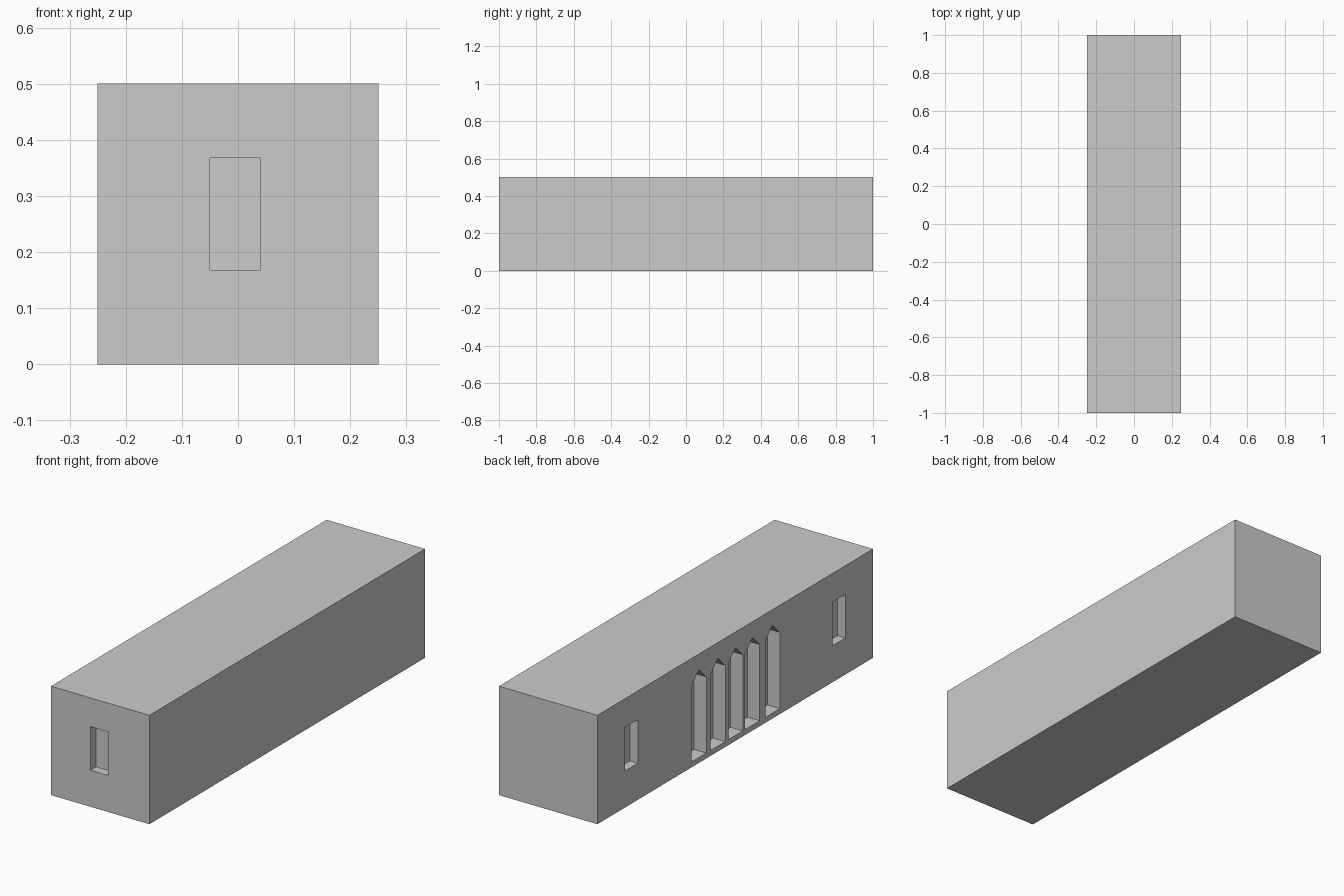
import bpy, bmesh
from mathutils import Vector

if "Cube" in bpy.data.objects:
    bpy.data.objects.remove(bpy.data.objects["Cube"])


def prism(name, outline, sweep):
    """Sweep a flat outline along a vector into a closed solid."""
    bm = bmesh.new()
    face = bm.faces.new([bm.verts.new(p) for p in outline])
    ext = bmesh.ops.extrude_face_region(bm, geom=[face])
    moved = [v for v in ext["geom"] if isinstance(v, bmesh.types.BMVert)]
    bmesh.ops.translate(bm, verts=moved, vec=Vector(sweep))
    bmesh.ops.recalc_face_normals(bm, faces=bm.faces)
    mesh = bpy.data.meshes.new(name)
    bm.to_mesh(mesh)
    bm.free()
    obj = bpy.data.objects.new(name, mesh)
    bpy.context.collection.objects.link(obj)
    return obj


def carve(target, cutter):
    """Cut a recess and discard the cutter."""
    cutter.hide_render = True
    mod = target.modifiers.new("recess", "BOOLEAN")
    mod.operation = "DIFFERENCE"
    mod.solver = "EXACT"
    mod.object = cutter
    bpy.context.view_layer.objects.active = target
    bpy.ops.object.modifier_apply(modifier=mod.name)
    bpy.data.objects.remove(cutter)


# Long building block
W, L, H = 0.25, 1.0, 0.5
hall = prism("hall", [(-W, -L, 0), (W, -L, 0), (W, L, 0), (-W, L, 0)], (0, 0, H))

OUT = 0.05                    # how far cutters stick out of the wall
SILL, HEAD = 0.168, 0.368     # small window heights

# Small window in the front end
carve(hall, prism("front_window_cutter",
                  [(x, -L - OUT, z) for x, z in
                   ((-0.05, SILL), (0.04, SILL), (0.04, HEAD), (-0.05, HEAD))],
                  (0, OUT + 0.04, 0)))

# Small windows near both ends of the left side
for y in (-0.753, 0.753):
    carve(hall, prism("side_window_cutter",
                      [(-W - OUT, y + d, z) for d, z in
                       ((-0.046, SILL), (0.046, SILL), (0.046, HEAD), (-0.046, HEAD))],
                      (OUT + 0.04, 0, 0)))

# Row of tall pointed niches in the middle of the left side
for y in (0.263, 0.125, -0.003, -0.125, -0.271):
    carve(hall, prism("pointed_niche_cutter",
                      [(-W - OUT, y + d, z) for d, z in
                       ((-0.053, 0.025), (0.053, 0.025), (0.053, 0.375),
                        (0, 0.427), (-0.053, 0.375))],
                      (OUT + 0.062, 0, 0)))
